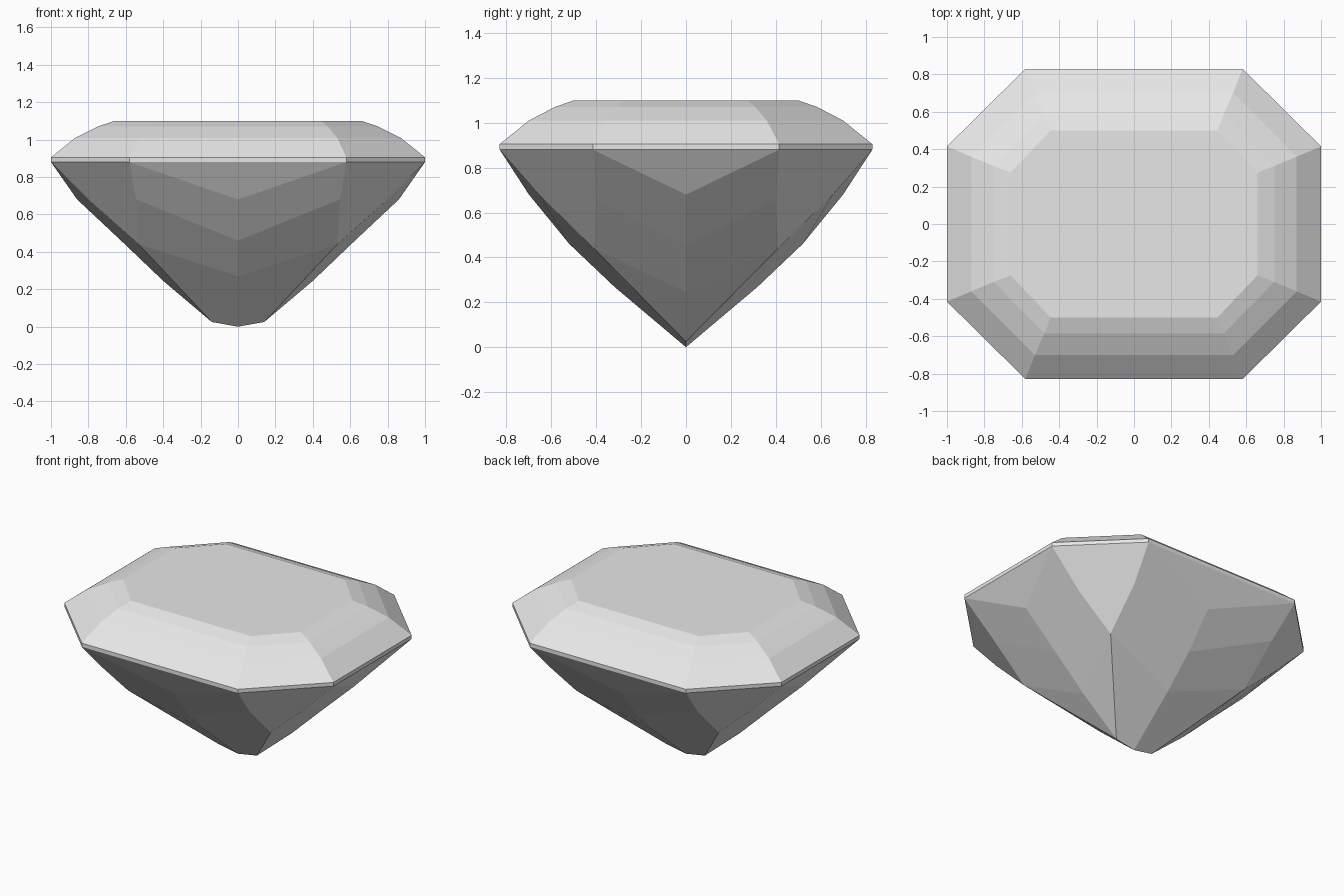
import bpy
import bmesh

cube = bpy.data.objects.get("Cube")
if cube:
    bpy.data.objects.remove(cube, do_unlink=True)

stone = bpy.data.materials.new("pale_grey_stone")
stone.use_nodes = True
colour = (0.8, 0.8, 0.8, 1)
stone.diffuse_color = colour
stone.node_tree.nodes["Principled BSDF"].inputs["Base Color"].default_value = colour


def ring(x, y, corner_x, corner_y, z):
    """One quarter of a cut-corner rectangle, from the long side to the end."""
    return [(0, y, z), (corner_x, y, z), (x, corner_y, z), (x, 0, z)]


def bands(lower, upper):
    """Quads joining two matching rows of points."""
    return [(lower[i], lower[i + 1], upper[i + 1], upper[i])
            for i in range(len(lower) - 1)]


def mirrored_part(name, faces):
    """Build a quarter from its facets and mirror it across both axes."""
    bm = bmesh.new()
    for face in faces:
        bm.faces.new([bm.verts.new(p) for p in face])
    bmesh.ops.remove_doubles(bm, verts=bm.verts, dist=0.0005)
    for axis in "XY":
        bmesh.ops.mirror(bm, geom=bm.verts[:] + bm.edges[:] + bm.faces[:],
                         axis=axis, merge_dist=0.0005)
    bmesh.ops.remove_doubles(bm, verts=bm.verts, dist=0.0005)
    bmesh.ops.recalc_face_normals(bm, faces=bm.faces)
    mesh = bpy.data.meshes.new(name)
    bm.to_mesh(mesh)
    bm.free()
    mesh.materials.append(stone)
    bpy.context.collection.objects.link(bpy.data.objects.new(name, mesh))


# Girdle and stepped crown, closed by the flat table
rings = [
    ring(1, 0.83, 0.58, 0.415, 0.88),
    ring(1, 0.83, 0.58, 0.415, 0.905),
    ring(0.87, 0.70, 0.53, 0.36, 1.01),
    ring(0.75, 0.585, 0.48, 0.31, 1.07),
    ring(0.66, 0.50, 0.445, 0.275, 1.10),
]
faces = [f for low, high in zip(rings, rings[1:]) for f in bands(low, high)]
faces.append(rings[-1] + [(0, 0, 1.10)])

# Pavilion: ridge points down the middle of the long side and of the end
side_mid, side_corner, end_corner, end_mid = rings[0]
side_ridge = [side_mid, (0, 0.70, 0.68), (0, 0.52, 0.46), (0, 0.32, 0.27), (0, 0, 0)]
end_ridge = [end_mid, (0.86, 0, 0.68), (0.62, 0, 0.455), (0.40, 0, 0.245)]

# Corner edges sweep down to one point, then run on to the keel
side_kink, end_kink = (0.545, 0.655, 0.68), (0.778, 0.40, 0.66)
corner_tip, keel_end = (0.53, 0.41, 0.44), (0.14, 0, 0.025)
side_edge = [side_corner, side_corner, side_kink, corner_tip, keel_end]
end_edge = [end_corner, end_corner, end_kink, corner_tip]

for ridge, edge in ((side_ridge, side_edge), (end_ridge, end_edge)):
    faces.append((ridge[0], edge[0], ridge[1]))
    faces += bands(ridge[1:], edge[1:])
faces.append((end_ridge[-1], corner_tip, keel_end))
faces.append((side_corner, side_kink, corner_tip, end_kink, end_corner))

mirrored_part("cut_gemstone", faces)
